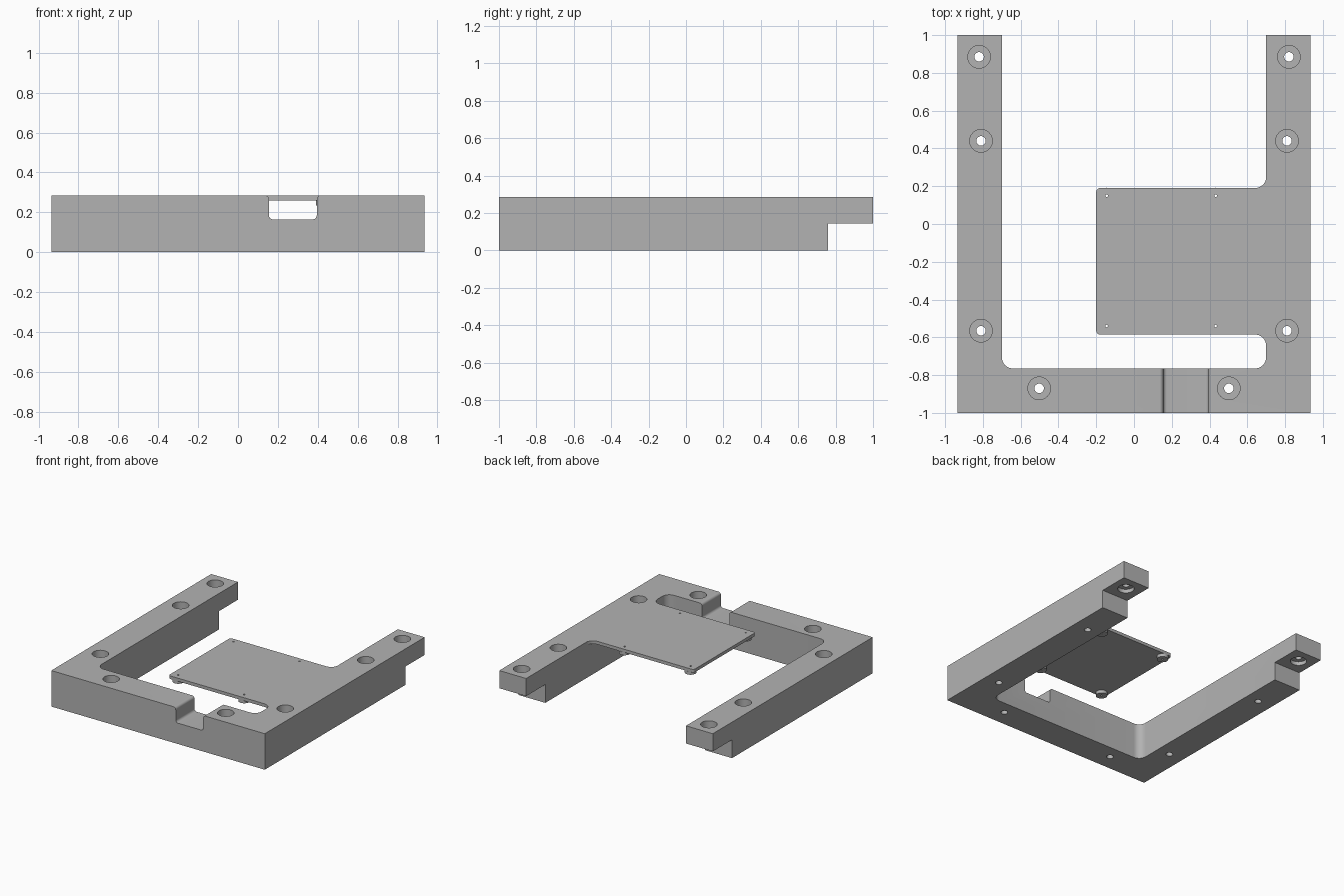
import bpy, bmesh
from math import cos, sin, pi, radians
from mathutils import Vector, Matrix

cube = bpy.data.objects.get("Cube")
if cube:
    bpy.data.objects.remove(cube, do_unlink=True)

GREY = bpy.data.materials.new("plain_grey")
GREY.use_nodes = True
GREY.diffuse_color = (0.45, 0.45, 0.45, 1)
GREY.node_tree.nodes["Principled BSDF"].inputs["Base Color"].default_value = (0.45, 0.45, 0.45, 1)

TOP = 0.285       # overall height
LAP = 0.145       # underside of the rear laps
PLATE = 0.26      # underside of the mounting plate


def finish(name, bm):
    bmesh.ops.remove_doubles(bm, verts=bm.verts, dist=1e-5)
    bmesh.ops.recalc_face_normals(bm, faces=bm.faces)
    mesh = bpy.data.meshes.new(name)
    bm.to_mesh(mesh)
    bm.free()
    mesh.materials.append(GREY)
    obj = bpy.data.objects.new(name, mesh)
    bpy.context.collection.objects.link(obj)
    return obj


def rounded(corners, steps=8):
    """Outline with each right-angled corner (x, y, radius) filleted."""
    out = []
    for i, (x, y, r) in enumerate(corners):
        p = Vector((x, y))
        if not r:
            out.append(p)
            continue
        u = (Vector(corners[i - 1][:2]) - p).normalized()
        v = (Vector(corners[(i + 1) % len(corners)][:2]) - p).normalized()
        c = p + r * (u + v)
        for k in range(steps + 1):
            t = pi / 2 * k / steps
            out.append(c - r * (v * cos(t) + u * sin(t)))
    clean = []
    for p in out:
        if not clean or (p - clean[-1]).length > 1e-5:
            clean.append(p)
    return clean


def prism(name, corners, low, high, turn=None):
    bm = bmesh.new()
    face = bm.faces.new([bm.verts.new((p.x, p.y, low)) for p in rounded(corners)])
    ext = bmesh.ops.extrude_face_region(bm, geom=[face])
    moved = [g for g in ext["geom"] if isinstance(g, bmesh.types.BMVert)]
    bmesh.ops.translate(bm, verts=moved, vec=(0, 0, high - low))
    if turn:
        bm.transform(turn)
    return finish(name, bm)


def lathe(name, profile, x, y, sides=32):
    """Closed stepped cylinder from (radius, z) pairs, bottom to top."""
    bm = bmesh.new()
    rings = [[bm.verts.new((x + r * cos(2 * pi * k / sides), y + r * sin(2 * pi * k / sides), z))
              for k in range(sides)] for r, z in profile]
    for a, b in zip(rings, rings[1:]):
        for k in range(sides):
            n = (k + 1) % sides
            bm.faces.new((a[k], a[n], b[n], b[k]))
    bm.faces.new(rings[0])
    bm.faces.new(rings[-1])
    return finish(name, bm)


def cut(obj, cutter):
    cutter.hide_render = True
    mod = obj.modifiers.new("cut", "BOOLEAN")
    mod.operation = "DIFFERENCE"
    mod.solver = "EXACT"
    mod.object = cutter
    bpy.context.view_layer.objects.active = obj
    bpy.ops.object.modifier_apply(modifier=mod.name)
    bpy.data.objects.remove(cutter, do_unlink=True)


# U-shaped frame with rounded inner corners
W, I, F, R = 0.935, 0.70, -0.765, 0.06
frame = prism("frame", [(-W, -1, 0), (W, -1, 0), (W, 1, 0), (I, 1, 0), (I, F, R),
                        (-I, F, R), (-I, 1, 0), (-W, 1, 0)], 0, TOP)

# Half-lap step under the rear ends
cut(frame, prism("lap_cutter", [(-1.1, 0.76, 0), (1.1, 0.76, 0), (1.1, 1.1, 0), (-1.1, 1.1, 0)],
                 -0.1, LAP))

# Cable notch through the front bar, flared at the top
L, N, r = 0.155, 0.395, 0.02
cut(frame, prism("notch_cutter", [(L - r, 0.35, 0), (L - r, TOP, 0), (L, TOP, r), (L, 0.165, r),
                                  (N, 0.165, r), (N, TOP, r), (N + r, TOP, 0), (N + r, 0.35, 0)],
                 0.7, 1.05, Matrix.Rotation(radians(90), 4, "X")))

# Counterbored screw holes
BORE, SHAFT = 0.06, 0.025
for side in (-1, 1):
    for x, y in ((0.81, 0.44), (0.81, -0.565), (0.502, -0.87)):
        cut(frame, lathe("hole_cutter", [(SHAFT, -0.1), (SHAFT, LAP), (BORE, LAP), (BORE, 0.4)],
                         side * x, y))
    # Lap holes are recessed from both faces
    cut(frame, lathe("lap_hole_cutter", [(BORE, 0.1), (BORE, 0.175), (SHAFT, 0.175), (SHAFT, 0.2),
                                         (BORE, 0.2), (BORE, 0.4)], side * 0.82, 0.885))

# Thin mounting plate blending into the left arm
plate = prism("mounting_plate", [(I, 0.19 + R, 0), (I, 0.19, R), (-0.2, 0.19, 0.02),
                                 (-0.2, -0.585, 0.02), (I, -0.585, R), (I, -0.585 - R, 0)],
              PLATE, TOP)

# Bosses under the plate with pilot holes
parts = [frame, plate]
for x in (-0.145, 0.432):
    for y in (0.15, -0.54):
        boss = lathe("boss", [(0.042, 0.235), (0.042, PLATE)], x, y)
        parts.append(boss)
        for obj in (plate, boss):
            cut(obj, lathe("pilot_cutter", [(0.007, 0.1), (0.007, 0.4)], x, y, 12))

# Smooth the round walls, keep edges sharp
for obj in parts:
    bpy.ops.object.select_all(action="DESELECT")
    obj.select_set(True)
    bpy.context.view_layer.objects.active = obj
    bpy.ops.object.shade_smooth_by_angle(angle=radians(30))
